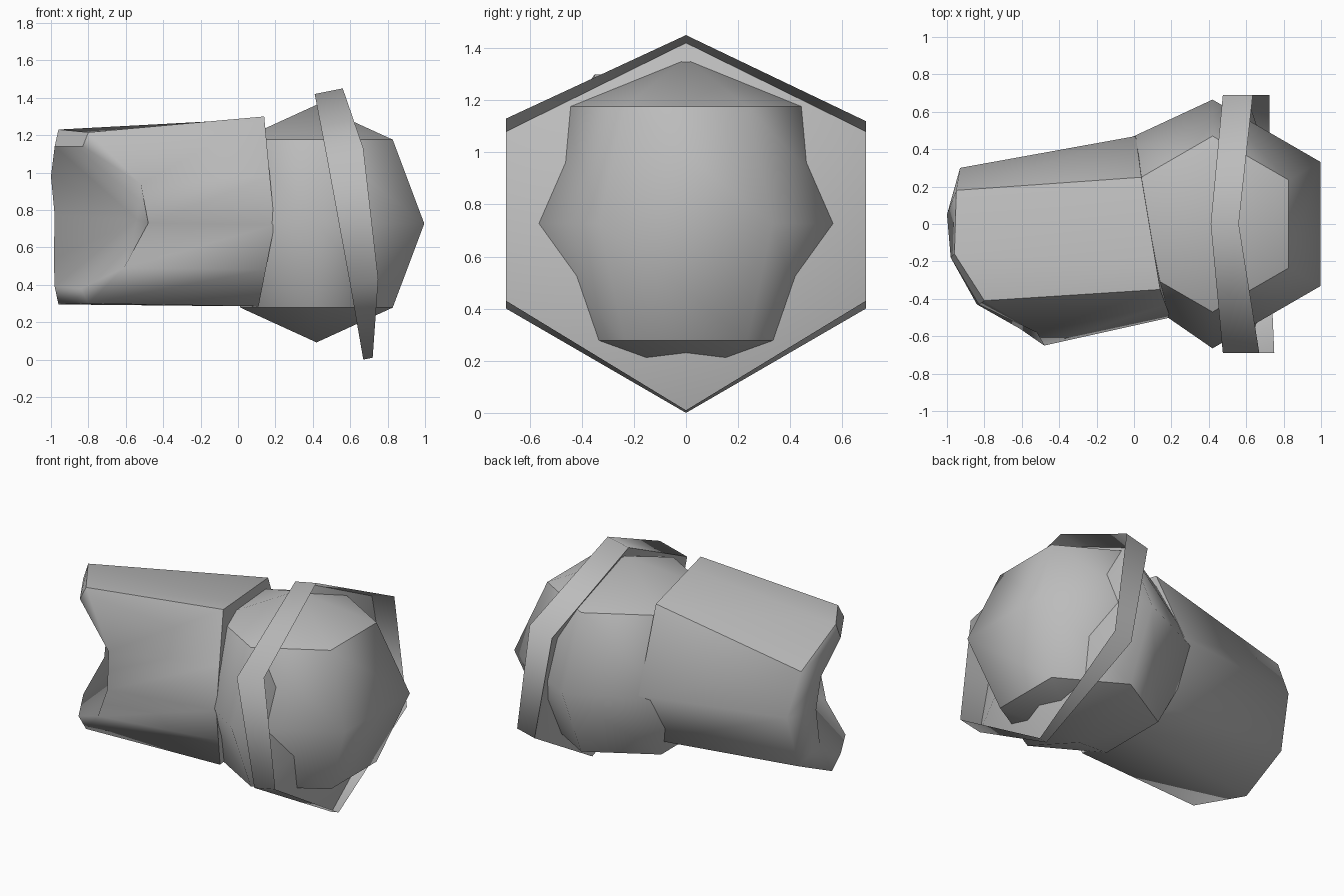
import bpy
import bmesh
import math
from mathutils import Vector, Matrix

cube = bpy.data.objects.get("Cube")
if cube:
    bpy.data.objects.remove(cube, do_unlink=True)

grey = bpy.data.materials.new("plain_grey")
grey.use_nodes = True
grey.diffuse_color = (0.5, 0.5, 0.5, 1)
grey.node_tree.nodes["Principled BSDF"].inputs["Base Color"].default_value = (0.5, 0.5, 0.5, 1)


def finish(name, bm, is_sharp):
    """Shade smoothly, keep the chosen edges sharp, and link the part."""
    bmesh.ops.remove_doubles(bm, verts=bm.verts, dist=0.0005)
    bmesh.ops.recalc_face_normals(bm, faces=bm.faces)
    for face in bm.faces:
        face.smooth = True
    for edge in bm.edges:
        edge.smooth = not is_sharp(edge)
    mesh = bpy.data.meshes.new(name)
    bm.to_mesh(mesh)
    bm.free()
    mesh.materials.append(grey)
    obj = bpy.data.objects.new(name, mesh)
    bpy.context.collection.objects.link(obj)


def bends(edge, degrees):
    return len(edge.link_faces) == 2 and edge.calc_face_angle(0) > math.radians(degrees)


def loft(bm, rings):
    """Join closed rings of equal length with quads."""
    loops = [[bm.verts.new(p) for p in ring] for ring in rings]
    for a, b in zip(loops, loops[1:]):
        for i in range(len(a)):
            j = (i + 1) % len(a)
            bm.faces.new((a[i], a[j], b[j], b[i]))
    return loops


def fan(bm, loop, point):
    """Close a ring with triangles meeting at a point."""
    tip = bm.verts.new(point)
    for i in range(len(loop)):
        bm.faces.new((loop[i], loop[(i + 1) % len(loop)], tip))


# Ball: six-sided, flat side toward +x, with crisp upper and lower crowns
BALL = Vector((0.42, 0, 0.727))
bm = bmesh.new()
bmesh.ops.create_uvsphere(bm, u_segments=6, v_segments=4, radius=0.665)
bmesh.ops.transform(bm, verts=bm.verts, matrix=Matrix.Translation(BALL)
                    @ Matrix.Diagonal((1, 1, 0.955, 1)))
for v in bm.verts:
    if v.co.x < 0.2 and abs(v.co.z - BALL.z) < 0.1:
        v.co.y += 0.065  # the neck leans toward the back
finish("ball", bm, lambda e: all(0.3 < abs(v.co.z - BALL.z) < 0.55 for v in e.verts))

# Collar: tilted hexagonal cup, open toward +x, with a raised conical floor
back = [(0.41, 0, 1.42), (0.475, -0.69, 1.08), (0.60, -0.69, 0.40),
        (0.67, 0, 0.0), (0.60, 0.69, 0.40), (0.475, 0.69, 1.08)]
lip = [(0.56, 0, 1.45), (0.67, -0.69, 1.13), (0.75, -0.69, 0.43),
       (0.72, 0, 0.01), (0.725, 0.69, 0.43), (0.635, 0.69, 1.12)]
bm = bmesh.new()
loops = loft(bm, [lip, back])
fan(bm, loops[1], (0.84, 0, 0.72))
finish("collar", bm, lambda e: bends(e, 68))

# Sleeve: tapered barrel whose far end is scooped out for a joint
top_l, top_r, side_r, low_r, low_l, side_l = [Vector(p) for p in (
    (0.04, 0.25, 1.25), (0.14, -0.35, 1.30), (0.195, -0.50, 0.72),
    (0.11, -0.34, 0.285), (0.03, 0.27, 0.38), (0.01, 0.47, 0.75))]
low_mid = Vector((0.05, 0.05, 0.285))
start = [top_l, top_l.lerp(top_r, 0.75), top_r, top_r.lerp(side_r, 0.55), side_r,
         side_r.lerp(low_r, 0.55), low_r, low_mid, low_l, side_l]
notch = [(-0.52, -0.58, 0.94), (-0.48, -0.65, 0.73), (-0.61, -0.56, 0.49)]
rim = [(-0.95, 0.18, 1.05), (-0.96, -0.16, 1.23), (-0.80, -0.41, 1.215), *notch,
       (-0.80, -0.41, 0.30), (-0.96, -0.12, 0.295), (-0.95, 0.21, 0.45),
       (-0.93, 0.30, 0.79)]
mouth = [(-1.0, 0.05, 0.98), (-0.98, -0.18, 1.14), (-0.83, -0.43, 1.14), *notch,
         (-0.84, -0.43, 0.38), (-0.98, -0.18, 0.39), (-0.985, 0.04, 0.54),
         (-0.98, 0.07, 0.77)]

bm = bmesh.new()
loops = loft(bm, [start, rim, mouth])
bm.faces.new(loops[0])
fan(bm, loops[-1], (-0.54, -0.22, 0.75))
finish("sleeve", bm, lambda e: bends(e, 75)
       or (bends(e, 25) and all(v.co.z > 1.0 for v in e.verts)))
